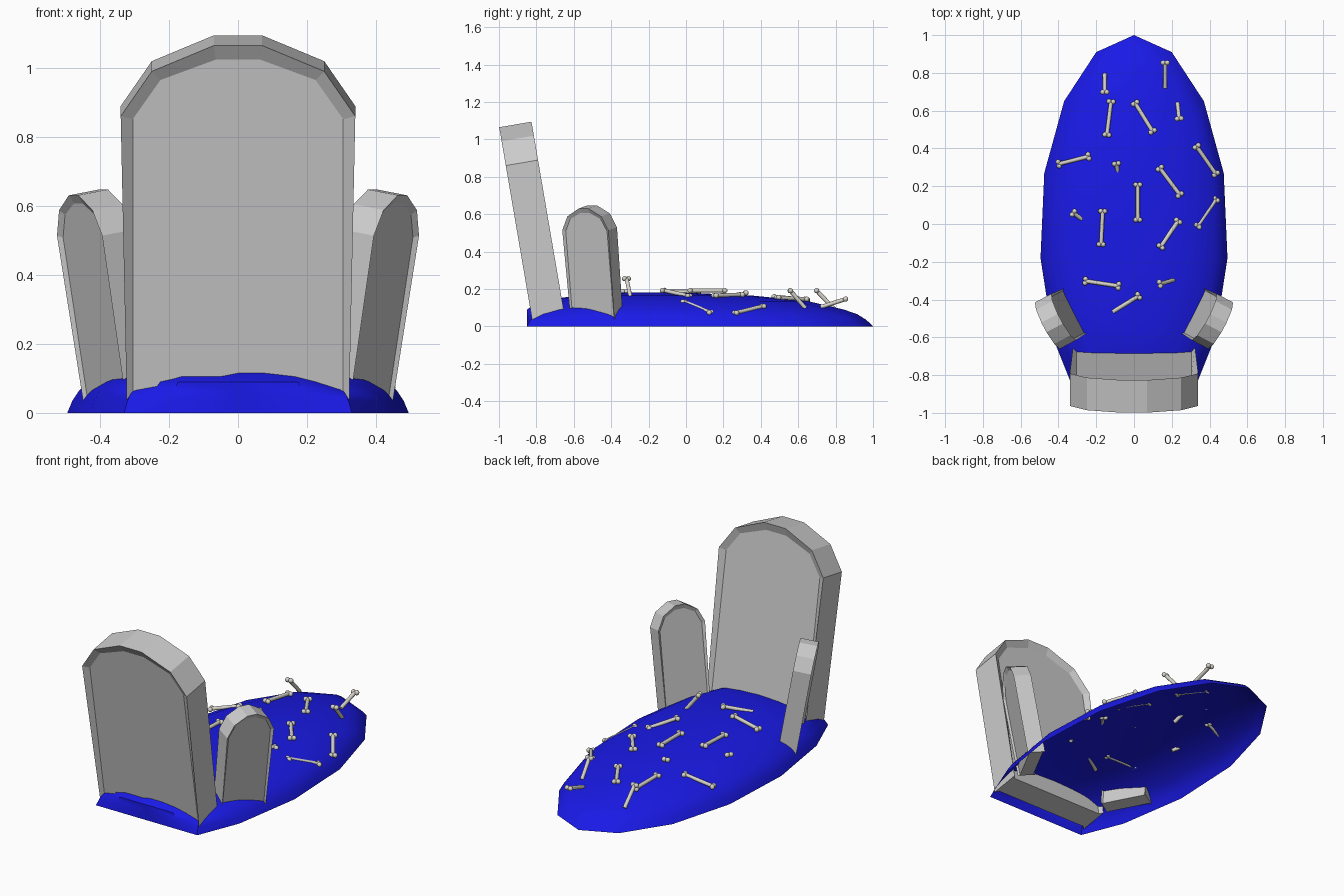
import bpy, bmesh, math
from mathutils import Matrix, Vector

if "Cube" in bpy.data.objects:
    bpy.data.objects.remove(bpy.data.objects["Cube"])


def finish(name, bm, colour=None, smooth=None):
    bmesh.ops.recalc_face_normals(bm, faces=bm.faces[:])
    me = bpy.data.meshes.new(name)
    bm.to_mesh(me)
    bm.free()
    ob = bpy.data.objects.new(name, me)
    bpy.context.collection.objects.link(ob)
    if colour:
        mat = bpy.data.materials.get(colour[0]) or bpy.data.materials.new(colour[0])
        mat.diffuse_color = colour[1]
        mat.use_nodes = True
        mat.node_tree.nodes["Principled BSDF"].inputs["Base Color"].default_value = mat.diffuse_color
        me.materials.append(mat)
    if smooth:
        bpy.ops.object.select_all(action='DESELECT')
        ob.select_set(True)
        bpy.context.view_layer.objects.active = ob
        bpy.ops.object.shade_smooth_by_angle(angle=math.radians(smooth))
    return ob


def mirrored(half):
    return half + [(-x, y) for x, y in reversed(half)]


# Mound: egg-shaped rings shrinking to a low crown, cut flat at the front, open below
half = [(0.2, .91), (.37, .65), (.475, .27), (.495, -.18), (.43, -.6), (.33, -.85), (.2, -.97)]
outline = [(0, 1)] + half + [(0, -1.03)] + [(-x, y) for x, y in reversed(half)]
profile = [(1, 0), (.97, .035), (.93, .065), (.87, .09), (.71, .135), (.46, .165), (.17, .18)]
CY, FRONT = -.2, -.85
bm = bmesh.new()
rings = [[bm.verts.new((x * s, max(CY + (y - CY) * s, FRONT), z)) for x, y in outline]
         for s, z in profile]
n = len(outline)
for a, b in zip(rings, rings[1:]):
    for i in range(n):
        j = (i + 1) % n
        bm.faces.new((a[i], a[j], b[j], b[i]))
crown = bm.verts.new((0, CY, .182))
for i in range(n):
    bm.faces.new((rings[-1][i], rings[-1][(i + 1) % n], crown))
finish("mound", bm, ("blue_earth", (.01, .01, .8, 1)), 40)

# Gravestones: arched slab with a sunken panel front and back, leaning forward
OUTER = mirrored([(.322, 0), (.34, .852), (.25, .984), (.07, 1.06)])
INNER = mirrored([(.305, 0), (.305, .84), (.225, .955), (.065, 1.015)])
THICK, SINK = .175, .02


def gravestone(name, loc, yaw, scale):
    bm = bmesh.new()
    layers = [(INNER, SINK), (OUTER, 0), (OUTER, THICK), (INNER, THICK - SINK)]
    loops = [[bm.verts.new((x, y, z)) for x, z in pts] for pts, y in layers]
    m = len(OUTER)
    for a, b in zip(loops, loops[1:]):
        for i in range(m - 1):
            bm.faces.new((a[i], a[i + 1], b[i + 1], b[i]))
    bm.faces.new(loops[0])
    bm.faces.new(loops[-1])
    bm.faces.new([l[0] for l in loops] + [l[-1] for l in reversed(loops)])
    bm.transform(Matrix.Translation(loc) @ Matrix.Rotation(yaw, 4, 'Z')
                 @ Matrix.Rotation(math.radians(9.7), 4, 'X')
                 @ Matrix.Diagonal((*scale, 1)))
    finish(name, bm)


gravestone("large_gravestone", (0, -.82, .02), 0, (1, 1, 1))
for side, name in ((1, "right"), (-1, "left")):
    gravestone(name + "_small_gravestone", (side * .387, -.5, .035),
               side * math.radians(62), (.41, .57, .57))


# Bones: shaft with a pair of knobs at each exposed end
def bone(name, p, q, ends):
    p, q = Vector(p), Vector(q)
    d = (q - p).normalized()
    across = d.cross(Vector((0, 0, 1))).normalized()
    bm = bmesh.new()
    place = Matrix.Translation((p + q) / 2) @ d.to_track_quat('Z', 'Y').to_matrix().to_4x4()
    bmesh.ops.create_cone(bm, cap_ends=True, segments=8, radius1=.011, radius2=.011,
                          depth=(q - p).length - .02, matrix=place)
    for end in (p + d * .012, q - d * .012)[:ends]:
        for s in (-1, 1):
            bmesh.ops.create_uvsphere(bm, u_segments=8, v_segments=6, radius=.014,
                                      matrix=Matrix.Translation(end + across * s * .011))
    finish(name, bm, ("bone", (.68, .66, .6, 1)), 50)


# Whole bones lying on the mound: start and end positions
lying = [
    (-.12, .66, .14, -.145, .46, .16), (0, .65, .145, .105, .48, .155),
    (-.41, .315, .10, -.23, .36, .15), (.13, .305, .17, .25, .145, .165),
    (.325, .42, .11, .44, .255, .07), (.02, .22, .192, .02, .01, .192),
    (-.165, .08, .185, -.175, -.12, .185), (.24, .025, .16, .135, -.13, .195),
    (.44, .14, .07, .33, -.02, .135), (-.27, -.30, .165, -.07, -.33, .187),
]
# Half-buried bones: exposed end, then buried end
buried = [
    (-.155, .69, .20, -.155, .80, .085), (.165, .865, .15, .165, .71, .10),
    (.24, .55, .20, .23, .645, .09), (-.095, .33, .185, -.08, .245, .14),
    (-.33, .065, .175, -.255, .01, .13), (.13, -.32, .265, .215, -.295, .15),
    (.035, -.375, .195, -.12, -.47, .165),
]
for label, table, ends in (("lying_bone", lying, 2), ("buried_bone", buried, 1)):
    for i, b in enumerate(table, 1):
        bone(f"{label}_{i}", b[:3], b[3:], ends)
